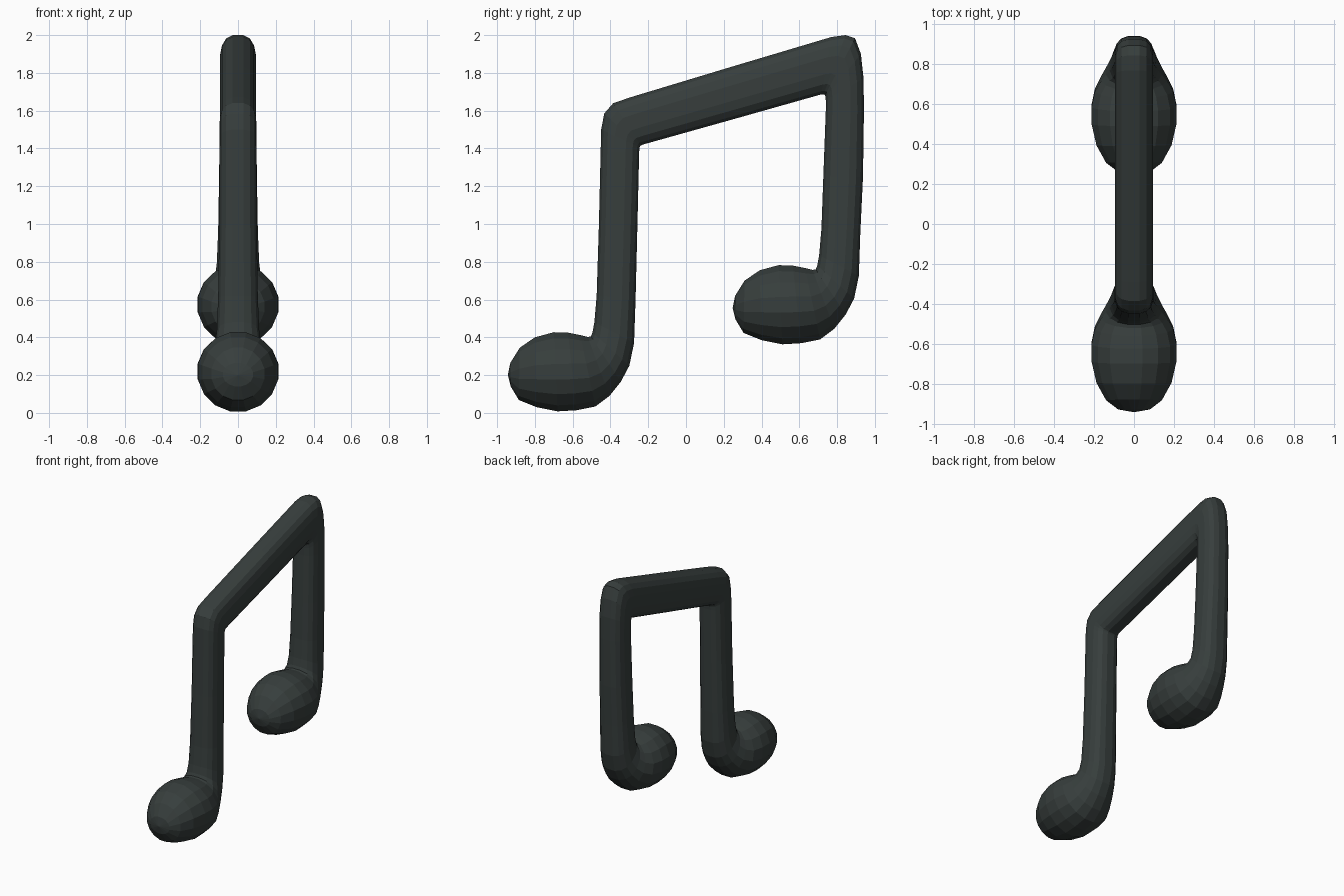
import bpy, bmesh, math

SIDES = 16
DY, DZ = 1.19, 0.355   # shift from the low note to the high note

# Cross-sections: (inner y, inner z, outer y, outer z, half width in x, roundness)
head = [
    (-0.930, 0.265, -0.928, 0.140, 0.080, 1),
    (-0.880, 0.345, -0.885, 0.068, 0.140, 1),
    (-0.800, 0.400, -0.790, 0.030, 0.188, 1),
    (-0.700, 0.427, -0.680, 0.008, 0.212, 1),
    (-0.625, 0.425, -0.580, 0.014, 0.214, 1),
    (-0.560, 0.412, -0.480, 0.034, 0.196, 1),
    (-0.520, 0.402, -0.405, 0.090, 0.165, 0.95),
    (-0.503, 0.405, -0.345, 0.165, 0.140, 0.9),
    (-0.495, 0.425, -0.300, 0.250, 0.122, 0.85),
    (-0.485, 0.480, -0.275, 0.370, 0.112, 0.8),
    (-0.473, 0.620, -0.267, 0.600, 0.105, 0.75),
]
low_stem = [
    (-0.461, 1.00, -0.257, 1.00, 0.099, 0.75),
    (-0.452, 1.38, -0.248, 1.38, 0.097, 0.75),
]
# Beam with a rounded corner at each end: (upper y, z, lower y, z)
beam = [
    (-0.449, 1.50, -0.246, 1.405),
    (-0.433, 1.585, -0.243, 1.411),
    (-0.385, 1.640, -0.239, 1.416),
    (-0.290, 1.672, -0.220, 1.423),
    (0.240, 1.832, 0.255, 1.556),
    (0.770, 1.990, 0.715, 1.686),
    (0.845, 2.000, 0.729, 1.687),
    (0.895, 1.983, 0.736, 1.682),
    (0.926, 1.900, 0.739, 1.672),
    (0.940, 1.770, 0.740, 1.655),
]
high_stem = [(0.942, 1.60, 0.740, 1.60, 0.096, 0.75),
             (0.937, 1.25, 0.727, 1.25, 0.100, 0.75)]

# In the high note the stem runs down, so its inner and outer sides swap
path = head + low_stem + [(*b, 0.096, 0.75) for b in beam] + high_stem
path += [(c + DY, d + DZ, a + DY, b + DZ, w, e)
         for a, b, c, d, w, e in reversed(head)]


def power(v, e):
    return math.copysign(abs(v) ** e, v)


bm = bmesh.new()
rings = []
for ay, az, by, bz, w, e in path:
    ring = []
    for i in range(SIDES):
        t = 2 * math.pi * (i + 0.5) / SIDES
        u = power(math.cos(t), e) / power(math.cos(math.pi / SIDES), e)
        x = w * power(math.sin(t), e) / power(math.cos(math.pi / SIDES), e)
        ring.append(bm.verts.new((x, (ay + by) / 2 + u * (ay - by) / 2,
                                  (az + bz) / 2 + u * (az - bz) / 2)))
    rings.append(ring)

for r, s in zip(rings, rings[1:]):
    for i in range(SIDES):
        j = (i + 1) % SIDES
        bm.faces.new((r[i], r[j], s[j], s[i]))

# Blunt tips of the two heads
for ring, tip in ((rings[0], (0, -0.943, 0.20)),
                  (rings[-1], (0, -0.943 + DY, 0.20 + DZ))):
    pole = bm.verts.new(tip)
    for i in range(SIDES):
        bm.faces.new((ring[i], ring[(i + 1) % SIDES], pole))
bmesh.ops.recalc_face_normals(bm, faces=bm.faces)

mesh = bpy.data.meshes.new("beamed_note")
bm.to_mesh(mesh)
bm.free()
mat = bpy.data.materials.new("dark slate")
mat.diffuse_color = (0.038, 0.048, 0.046, 1)
mesh.materials.append(mat)
obj = bpy.data.objects.new("beamed_note", mesh)
bpy.context.collection.objects.link(obj)
